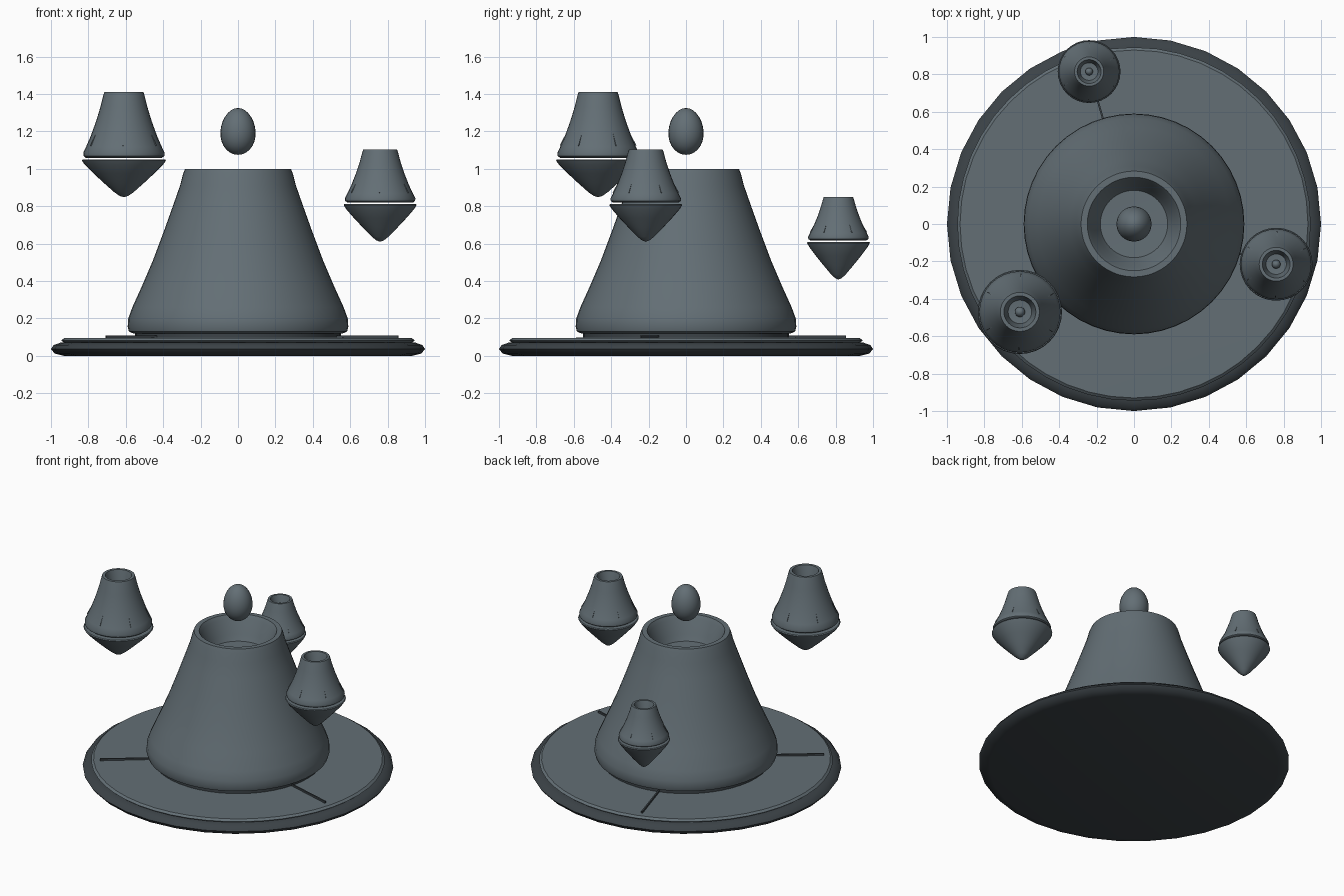
import bpy, bmesh, math
from mathutils import Matrix

if "Cube" in bpy.data.objects:
    bpy.data.objects.remove(bpy.data.objects["Cube"])


def material(name, rgb):
    m = bpy.data.materials.new(name)
    m.diffuse_color = (*rgb, 1)
    m.use_nodes = True
    m.node_tree.nodes["Principled BSDF"].inputs["Base Color"].default_value = m.diffuse_color
    return m


SLATE = material("slate grey", (0.125, 0.158, 0.178))
DARK = material("dark slate", (0.045, 0.056, 0.064))


def finish(name, bm, mat, angle):
    bmesh.ops.recalc_face_normals(bm, faces=bm.faces)
    me = bpy.data.meshes.new(name)
    bm.to_mesh(me)
    bm.free()
    me.materials.append(mat)
    ob = bpy.data.objects.new(name, me)
    bpy.context.collection.objects.link(ob)
    bpy.ops.object.select_all(action='DESELECT')
    bpy.context.view_layer.objects.active = ob
    ob.select_set(True)
    bpy.ops.object.shade_smooth_by_angle(angle=math.radians(angle))
    return ob


def lathe(name, profile, mat, sides, x=0, y=0, angle=40):
    """Spin (radius, z) points about a vertical axis at x, y; radius 0 closes the end."""
    bm = bmesh.new()
    rings = []
    for r, z in profile:
        n = 1 if r == 0 else sides
        rings.append([bm.verts.new((x + r * math.cos(math.tau * i / sides),
                                    y + r * math.sin(math.tau * i / sides), z))
                      for i in range(n)])
    for a, b in zip(rings, rings[1:]):
        for i in range(sides):
            j = (i + 1) % sides
            loop = [a[i % len(a)], a[j % len(a)], b[j % len(b)], b[i % len(b)]]
            bm.faces.new(list(dict.fromkeys(loop)))
    return finish(name, bm, mat, angle)


def ball(name, x, y, z, r, rz, mat, sharpen=0.0):
    """Ellipsoid, narrowed towards the top by sharpen to make an egg."""
    bm = bmesh.new()
    bmesh.ops.create_uvsphere(bm, u_segments=24, v_segments=14, radius=1)
    for v in bm.verts:
        k = 1 - sharpen * v.co.z
        v.co = (x + v.co.x * r * k, y + v.co.y * r * k, z + v.co.z * rz)
    return finish(name, bm, mat, 60)


# Base: dark rounded disc with a lighter plate on top
lathe("base_disc", [(0, 0), (0.93, 0), (0.98, 0.012), (1.0, 0.037), (0.985, 0.058),
                    (0.945, 0.072), (0, 0.075)], DARK, 32)
lathe("base_plate", [(0, 0.07), (0.93, 0.07), (0.945, 0.082), (0.93, 0.095), (0, 0.1)],
      SLATE, 48)

# Central hollow tower
lathe("tower_neck", [(0, 0.095), (0.55, 0.095), (0.55, 0.13), (0, 0.13)], DARK, 48)
lathe("tower", [(0, 0.12), (0.56, 0.12), (0.583, 0.13), (0.59, 0.155), (0.587, 0.2),
                (0.565, 0.26), (0.515, 0.37), (0.455, 0.51), (0.395, 0.67),
                (0.345, 0.81), (0.31, 0.91), (0.293, 0.975), (0.283, 1.0),
                (0.25, 1.0), (0.235, 0.975), (0.2, 0.88), (0.18, 0.84), (0, 0.835)],
      SLATE, 48)
ball("floating_egg", 0, 0, 1.2, 0.094, 0.125, SLATE, 0.08)

# Floating pods: x, y, joint height, radius, height above joint
pods = [(-0.61, -0.47, 1.05, 0.225, 0.36),
        (0.76, -0.215, 0.812, 0.195, 0.29),
        (-0.24, 0.815, 0.61, 0.168, 0.24)]
for i, (x, y, z, r, h) in enumerate(pods, 1):
    upper = [(0, 0.0), (0.9, 0.0), (0.96, 0.03), (0.965, 0.08), (0.9, 0.17),
             (0.79, 0.33), (0.66, 0.56), (0.56, 0.77), (0.49, 0.95), (0.465, 1.0),
             (0.38, 1.0), (0.34, 0.9), (0.28, 0.72), (0, 0.7)]
    lathe(f"pod_top_{i}", [(a * r, z + 0.008 + b * (h - 0.008)) for a, b in upper],
          SLATE, 32, x, y)
    # Pointed underside, 0.2 deep on every pod
    lower = [(0, 0), (0.98, 0), (1.0, -0.006), (0.93, -0.028), (0.72, -0.075),
             (0.48, -0.125), (0.23, -0.175), (0.1, -0.195), (0, -0.202)]
    lathe(f"pod_keel_{i}", [(a * r, z + b) for a, b in lower], SLATE, 32, x, y)
    ball(f"pod_pearl_{i}", x, y, z + h * 0.78, r * 0.12, r * 0.14, SLATE)
    # Slim upright ribs round the pod's skirt
    bm = bmesh.new()
    for k in range(6):
        turn = Matrix.Translation((x, y, z)) @ Matrix.Rotation(math.tau * k / 6 + 0.5, 4, 'Z')
        lean = math.atan2(0.25 * r, 0.3 * h)
        bmesh.ops.create_cube(bm, size=1, matrix=turn
                              @ Matrix.Translation((0.795 * r, 0, 0.33 * h))
                              @ Matrix.Rotation(-lean, 4, 'Y')
                              @ Matrix.Diagonal((0.006, 0.005, 0.28 * h, 1)))
    finish(f"pod_ribs_{i}", bm, SLATE, 30)
    # Thin strip on the plate running out towards the pod
    bm = bmesh.new()
    bmesh.ops.create_cube(bm, size=1, matrix=Matrix.Rotation(math.atan2(y, x), 4, 'Z')
                          @ Matrix.Translation((0.72, 0, 0.101))
                          @ Matrix.Diagonal((0.34, 0.01, 0.016, 1)))
    finish(f"plate_strip_{i}", bm, DARK, 30)
